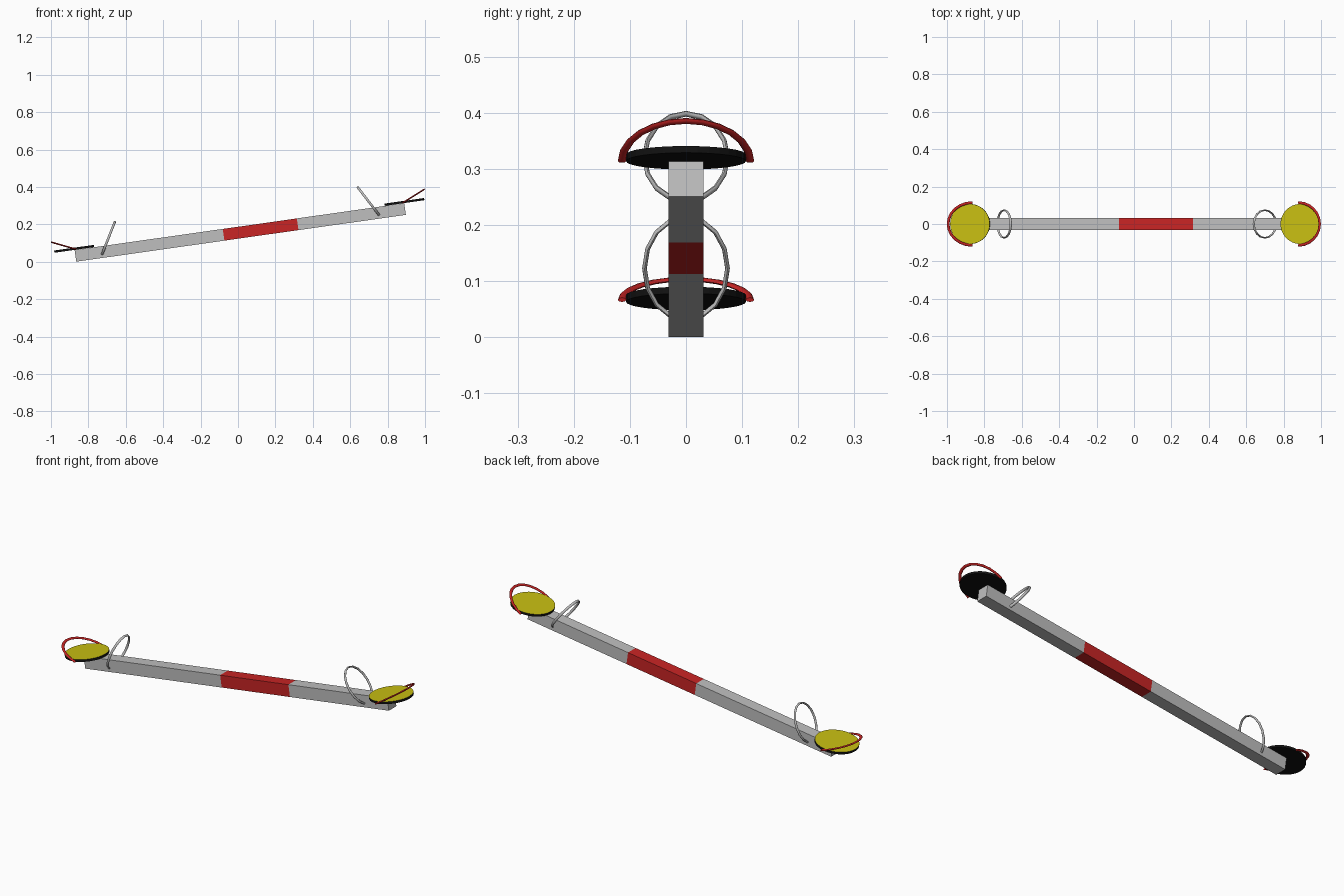
import bpy, bmesh
from math import sin, cos, pi, radians
from mathutils import Matrix, Vector

cube = bpy.data.objects.get("Cube")
if cube:
    bpy.data.objects.remove(cube, do_unlink=True)


def material(name, rgb):
    m = bpy.data.materials.new(name)
    m.use_nodes = True
    color = (*rgb, 1.0)
    m.diffuse_color = color
    m.node_tree.nodes["Principled BSDF"].inputs["Base Color"].default_value = color
    return m


GREY = material("painted grey", (0.52, 0.52, 0.52))
RED = material("signal red", (0.58, 0.018, 0.018))
YELLOW = material("seat yellow", (0.58, 0.52, 0.006))
BLACK = material("rubber black", (0.006, 0.006, 0.006))

# Everything is modelled level, then tipped so one end rests on the ground
TILT = Matrix.Translation((0.012, 0, 0.157)) @ Matrix.Rotation(radians(-8.08), 4, 'Y')
HALF_LENGTH, HALF_SIZE = 0.89, 0.0315


def finish(name, bm, materials, smooth=False):
    bmesh.ops.recalc_face_normals(bm, faces=bm.faces)
    bm.transform(TILT)
    mesh = bpy.data.meshes.new(name)
    bm.to_mesh(mesh)
    bm.free()
    for m in materials:
        mesh.materials.append(m)
    ob = bpy.data.objects.new(name, mesh)
    bpy.context.collection.objects.link(ob)
    if smooth:
        bpy.ops.object.select_all(action='DESELECT')
        ob.select_set(True)
        bpy.context.view_layer.objects.active = ob
        bpy.ops.object.shade_smooth_by_angle(angle=radians(50))
    return ob


def bent_bar(name, mat, center, direction, reach, half_width, in_plane, across,
             start, end, steps, closed):
    """Elliptical bar swept along an ellipse spanned by direction and the y axis."""
    bm = bmesh.new()
    center, direction = Vector(center), Vector(direction)
    side = Vector((0, 1, 0))
    normal = direction.cross(side)
    rings, sides = [], 8
    for i in range(steps if closed else steps + 1):
        t = start + (end - start) * i / steps
        p = center + direction * reach * cos(t) + side * half_width * sin(t)
        out = (direction * half_width * cos(t) + side * reach * sin(t)).normalized()
        angles = [2 * pi * k / sides for k in range(sides)]
        rings.append([bm.verts.new(p + out * in_plane * cos(a) + normal * across * sin(a))
                      for a in angles])
    pairs = list(zip(rings, rings[1:]))
    if closed:
        pairs.append((rings[-1], rings[0]))
    else:
        bm.faces.new(rings[0])
        bm.faces.new(rings[-1])
    for r, q in pairs:
        for k in range(sides):
            n = (k + 1) % sides
            bm.faces.new((r[k], r[n], q[n], q[k]))
    return finish(name, bm, [mat], smooth=True)


# Beam with a red painted band
bm = bmesh.new()
bmesh.ops.create_cube(bm, size=2)
bmesh.ops.scale(bm, vec=(HALF_LENGTH, HALF_SIZE, HALF_SIZE), verts=bm.verts)
BAND = (-0.09, 0.31)
for u in BAND:
    bmesh.ops.bisect_plane(bm, geom=bm.verts[:] + bm.edges[:] + bm.faces[:],
                           plane_co=(u, 0, 0), plane_no=(1, 0, 0))
for f in bm.faces:
    inside = BAND[0] < f.calc_center_median().x < BAND[1]
    f.material_index = int(inside and abs(f.normal.x) < 0.5)
finish("beam", bm, [GREY, RED])

# Seat, backrest and handle at each end
for s, end_name in ((1, "left"), (-1, "right")):
    # Round seat: yellow top on a black pad
    bm = bmesh.new()
    bmesh.ops.create_cone(bm, cap_ends=True, segments=32, radius1=0.107, radius2=0.107,
                          depth=0.012, matrix=Matrix.Translation((s * 0.892, 0, 0.038)))
    bm.normal_update()
    for f in bm.faces:
        f.material_index = int(f.normal.z > 0.5)
    finish(end_name + "_seat", bm, [BLACK, YELLOW])

    # Backrest hoop leaning outward
    lean = radians(24)
    bent_bar(end_name + "_backrest", RED, (s * 0.881, 0, 0.034),
             (s * cos(lean), 0, sin(lean)), 0.134, 0.114, 0.0075, 0.004,
             -pi / 2, pi / 2, 12, False)

    # Handle ring leaning inward, its foot buried in the beam
    lean = radians(29.5)
    bent_bar(end_name + "_handle", GREY, (s * 0.704, 0, 0.0655),
             (-s * sin(lean), 0, cos(lean)), 0.098, 0.074, 0.0042, 0.0065,
             0, 2 * pi, 16, True)
